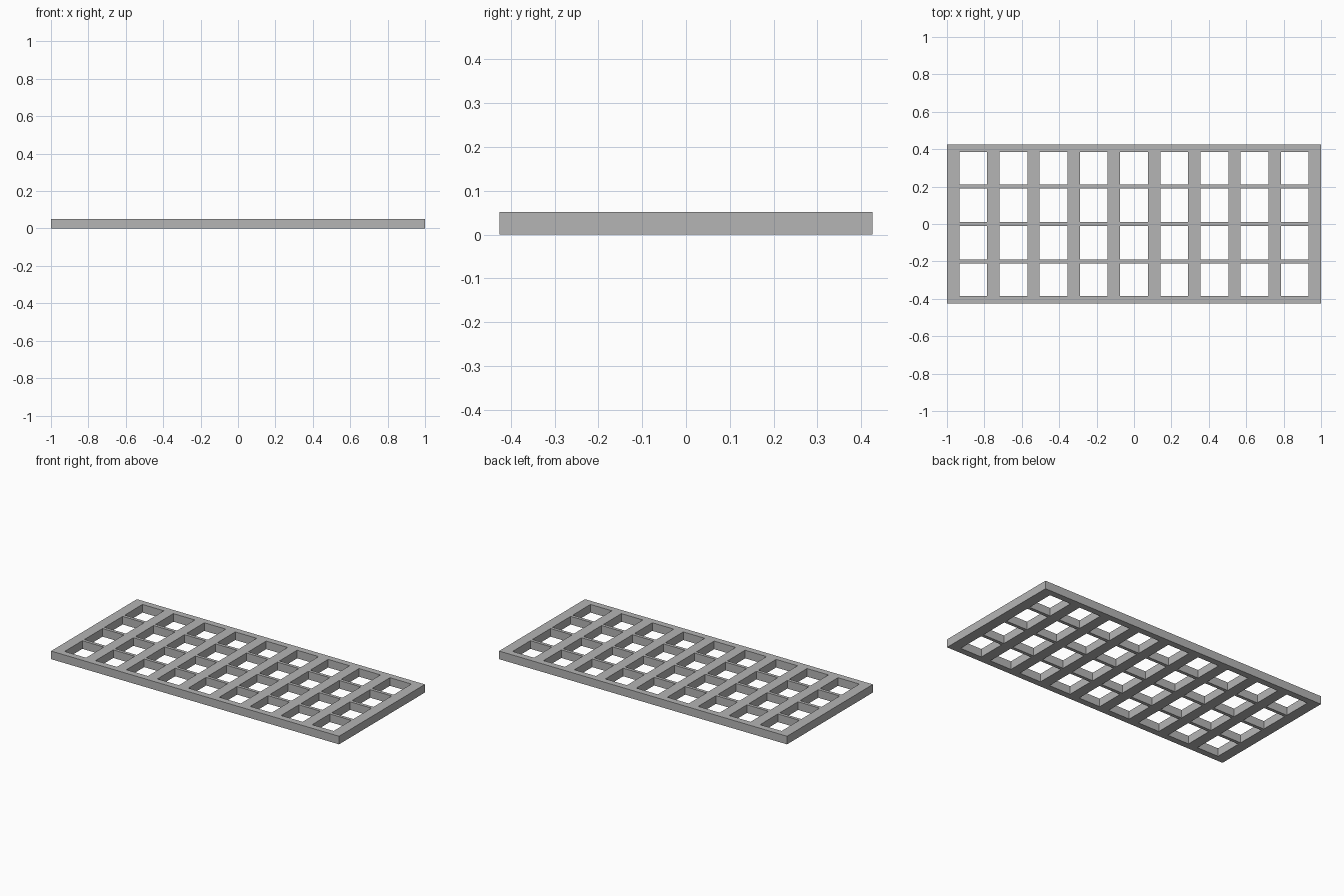
import bpy
import bmesh

cube = bpy.data.objects.get("Cube")
if cube:
    bpy.data.objects.remove(cube, do_unlink=True)

HEIGHT = 0.051
BARS, BAR_WIDTH = 10, 0.066
HALF_DEPTH, EDGE_RAIL, THIN_RAIL, RAIL_PITCH = 0.426, 0.04, 0.02, 0.2

# Plain grey metal
grey = bpy.data.materials.new("grey_metal")
grey.use_nodes = True
colour = (0.46, 0.46, 0.46, 1)
grey.diffuse_color = colour
grey.node_tree.nodes["Principled BSDF"].inputs["Base Color"].default_value = colour

# Both edges of every cross bar, left to right
x_cuts = []
for i in range(BARS):
    start = (2 - BAR_WIDTH) * i / (BARS - 1) - 1
    x_cuts += [start, start + BAR_WIDTH]

# Both edges of every long rail, front to back
y_cuts = [-HALF_DEPTH, -HALF_DEPTH + EDGE_RAIL]
for i in (-1, 0, 1):
    y_cuts += [i * RAIL_PITCH - THIN_RAIL / 2, i * RAIL_PITCH + THIN_RAIL / 2]
y_cuts += [HALF_DEPTH - EDGE_RAIL, HALF_DEPTH]

# Flat lattice: odd cells in both directions are the openings
bm = bmesh.new()
grid = [[bm.verts.new((x, y, 0)) for y in y_cuts] for x in x_cuts]
for i in range(len(x_cuts) - 1):
    for j in range(len(y_cuts) - 1):
        if i % 2 and j % 2:
            continue
        bm.faces.new((grid[i][j], grid[i + 1][j], grid[i + 1][j + 1], grid[i][j + 1]))

# Raise the lattice to a solid grating
raised = bmesh.ops.extrude_face_region(bm, geom=bm.faces[:], use_keep_orig=True)
top = [g for g in raised["geom"] if isinstance(g, bmesh.types.BMVert)]
bmesh.ops.translate(bm, vec=(0, 0, HEIGHT), verts=top)
bmesh.ops.recalc_face_normals(bm, faces=bm.faces[:])

mesh = bpy.data.meshes.new("grating")
bm.to_mesh(mesh)
bm.free()
mesh.materials.append(grey)
grating = bpy.data.objects.new("grating", mesh)
bpy.context.collection.objects.link(grating)
